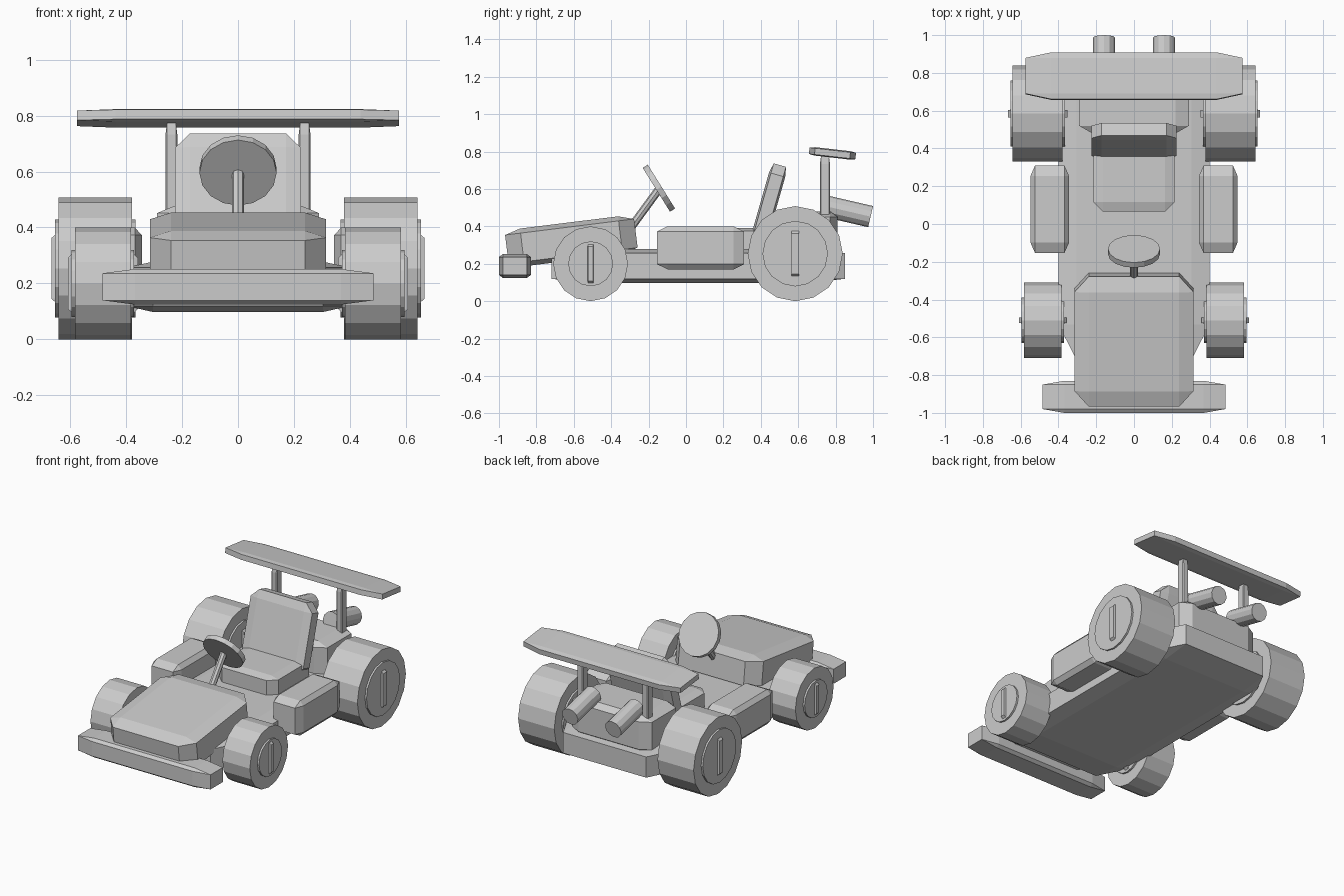
import bpy, bmesh
from math import radians, pi
from mathutils import Vector

if "Cube" in bpy.data.objects:
    bpy.data.objects.remove(bpy.data.objects["Cube"])


def finish(name, bm, loc, size, rot):
    mesh = bpy.data.meshes.new(name)
    bm.to_mesh(mesh)
    bm.free()
    ob = bpy.data.objects.new(name, mesh)
    ob.location, ob.scale, ob.rotation_euler = loc, size, rot
    bpy.context.collection.objects.link(ob)
    return ob


def block(name, loc, size, tilt=0.0, bevel=0.12):
    """Chamfered unit cube stretched to size, tilted about x."""
    bm = bmesh.new()
    bmesh.ops.create_cube(bm, size=1)
    bmesh.ops.bevel(bm, geom=bm.edges[:], offset=bevel, segments=1,
                    profile=0.5, affect='EDGES')
    return finish(name, bm, loc, size, (radians(tilt), 0, 0))


def cylinder(name, start, end, radius, sides=16):
    """Flat-sided cylinder between two points."""
    a, b = Vector(start), Vector(end)
    bm = bmesh.new()
    bmesh.ops.create_cone(bm, cap_ends=True, segments=sides,
                          radius1=radius, radius2=radius, depth=(b - a).length)
    rot = (b - a).to_track_quat('Z', 'Y').to_euler()
    return finish(name, bm, (a + b) / 2, (1, 1, 1), rot)


def wheel(name, x, y, radius, half, hub_radius, bar):
    """Tyre, hub disc and raised hub bar."""
    for part, h, r in (("tyre", half, radius), ("hub", half + 0.012, hub_radius)):
        cylinder(f"{name}_{part}", (x - h, y, radius), (x + h, y, radius), r)
    block(f"{name}_hub_bar", (x, y, radius), (2 * half + 0.05, bar[0], bar[1]))


# Body
block("chassis", (0, 0.065, 0.188), (0.80, 1.57, 0.18))
block("hood", (0, -0.613, 0.32), (0.63, 0.695, 0.203), 7.1)
block("front_bumper", (0, -0.915, 0.188), (0.97, 0.17, 0.127))
block("engine_block", (0, 0.645, 0.36), (0.58, 0.33, 0.24))

# Seat
block("seat_base", (0, 0.275, 0.325), (0.43, 0.42, 0.13))
block("seat_back", (0, 0.44, 0.511), (0.45, 0.09, 0.45), -16)

# Steering
cylinder("steering_column", (0, -0.29, 0.40), (0, -0.145, 0.598), 0.022, 8)
n = Vector((0, 0.85, 0.53)).normalized() * 0.016
c = Vector((0, -0.145, 0.604))
cylinder("steering_wheel", c - n, c + n, 0.138)

# Rear wing
block("rear_wing", (0, 0.783, 0.79), (1.15, 0.25, 0.045), -6.5)

# Mirrored parts
for side, s in (("right", 1), ("left", -1)):
    block(f"side_pod_{side}", (s * 0.446, 0.078, 0.285), (0.204, 0.465, 0.23))
    block(f"wing_post_{side}", (s * 0.238, 0.743, 0.60), (0.042, 0.055, 0.35))
    cylinder(f"exhaust_{side}", (s * 0.158, 0.745, 0.508),
             (s * 0.158, 0.987, 0.452), 0.058, 12)
    wheel(f"front_wheel_{side}", s * 0.483, -0.51, 0.2, 0.1, 0.12, (0.037, 0.24))
    wheel(f"rear_wheel_{side}", s * 0.51, 0.584, 0.254, 0.132, 0.175, (0.05, 0.285))
